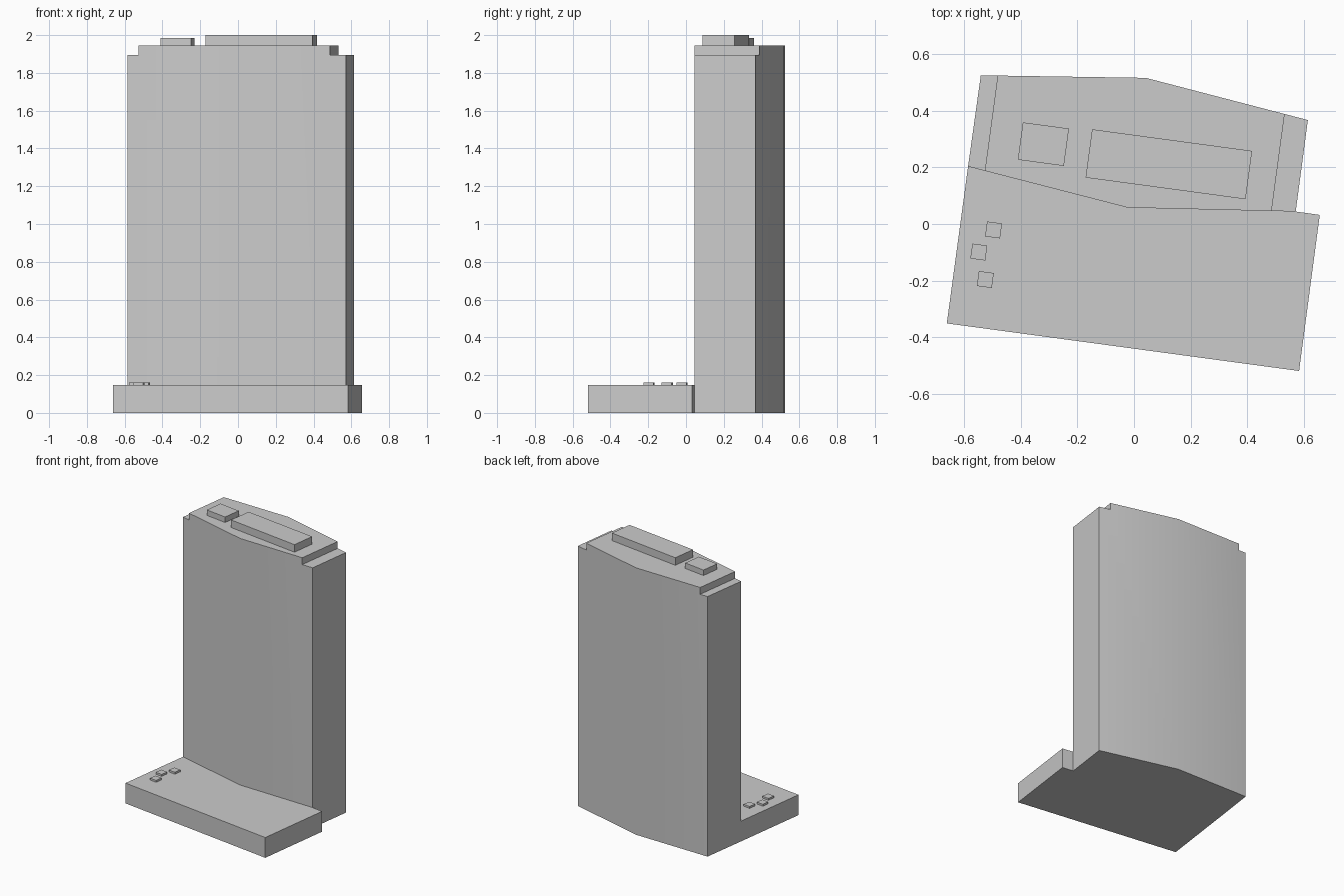
import bpy, bmesh, math
from mathutils import Vector, Matrix

default = bpy.data.objects.get("Cube")
if default:
    bpy.data.objects.remove(default, do_unlink=True)

grey = bpy.data.materials.new("light_grey")
grey.diffuse_color = (0.6, 0.6, 0.6, 1)
grey.use_nodes = True
grey.node_tree.nodes["Principled BSDF"].inputs["Base Color"].default_value = (0.6, 0.6, 0.6, 1)

PODIUM_TOP, SHOULDER, ROOF = 0.148, 1.895, 1.945
TURN = math.radians(-7.7)


def finish(bm, name):
    bmesh.ops.recalc_face_normals(bm, faces=bm.faces)
    mesh = bpy.data.meshes.new(name)
    bm.to_mesh(mesh)
    bm.free()
    mesh.materials.append(grey)
    obj = bpy.data.objects.new(name, mesh)
    bpy.context.collection.objects.link(obj)
    return obj


def prism(outline, height):
    """Vertical extrusion of a plan outline, starting at the ground."""
    bm = bmesh.new()
    base = bm.faces.new([bm.verts.new((x, y, 0)) for x, y in outline])
    top = bmesh.ops.extrude_face_region(bm, geom=[base], use_keep_orig=True)["geom"]
    verts = [g for g in top if isinstance(g, bmesh.types.BMVert)]
    bmesh.ops.translate(bm, verts=verts, vec=(0, 0, height))
    return bm


def block(name, x, y, length, width, bottom, top):
    """Box turned to the building's axis."""
    bm = bmesh.new()
    size = Matrix.Diagonal((length, width, top - bottom, 1))
    place = Matrix.Translation((x, y, (bottom + top) / 2))
    bmesh.ops.create_cube(bm, size=1, matrix=place @ Matrix.Rotation(TURN, 4, "Z") @ size)
    return finish(bm, name)


# Tower with a bent front and back
front = [(-0.586, 0.203), (-0.023, 0.058), (0.571, 0.044)]
back = [(0.614, 0.367), (0.042, 0.516), (-0.541, 0.525)]
bm = prism(front + back, SHOULDER)

# Raised roof between two end shoulders
along = Vector((math.cos(TURN), math.sin(TURN), 0))
for point in ((-0.504, 0.356, 0), (0.509, 0.218, 0)):
    bmesh.ops.bisect_plane(bm, geom=bm.verts[:] + bm.edges[:] + bm.faces[:],
                           plane_co=point, plane_no=along)
middle = [f for f in bm.faces if f.calc_center_median().z > SHOULDER - 0.001
          and abs(f.calc_center_median().x) < 0.3]
raised = bmesh.ops.extrude_face_region(bm, geom=middle)["geom"]
bmesh.ops.translate(bm, vec=(0, 0, ROOF - SHOULDER),
                    verts=[g for g in raised if isinstance(g, bmesh.types.BMVert)])
bmesh.ops.delete(bm, geom=[f for f in middle if f.is_valid], context="FACES_ONLY")
bmesh.ops.dissolve_limit(bm, angle_limit=0.01, verts=bm.verts, edges=bm.edges)
tower = finish(bm, "tower")
bpy.ops.object.select_all(action="DESELECT")
tower.select_set(True)
bpy.context.view_layer.objects.active = tower
bpy.ops.object.shade_smooth_by_angle(angle=math.radians(30))

# Low podium fitted against the tower front
finish(prism([(-0.661, -0.351), (0.583, -0.519), (0.656, 0.032)] + front[::-1],
             PODIUM_TOP), "podium")

# Rooftop plant rooms
block("large_plant_room", 0.123, 0.211, 0.57, 0.172, ROOF, 2.0)
block("small_plant_room", -0.320, 0.282, 0.164, 0.133, ROOF, 1.985)

# Small units on the podium roof
for i, (x, y) in enumerate([(-0.496, -0.021), (-0.548, -0.099), (-0.525, -0.196)]):
    block(f"podium_unit_{i + 1}", x, y, 0.053, 0.053, PODIUM_TOP, 0.162)
